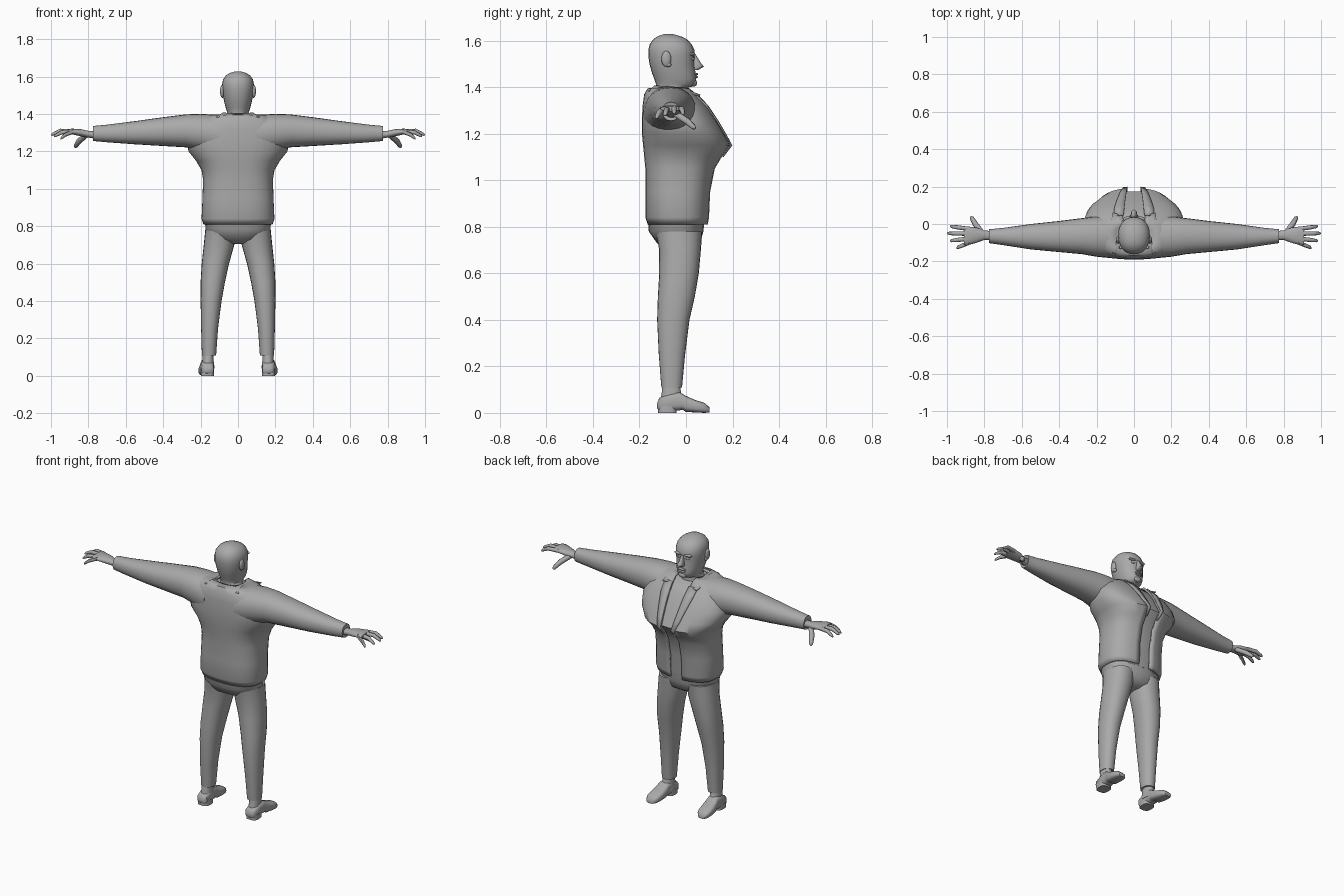
import bpy, bmesh, math
from mathutils import Vector

cube = bpy.data.objects.get("Cube")
if cube:
    bpy.data.objects.remove(cube, do_unlink=True)

X, Y, Z = Vector((1, 0, 0)), Vector((0, 1, 0)), Vector((0, 0, 1))

grey = bpy.data.materials.new("plain grey")
grey.use_nodes = True
grey.diffuse_color = (0.4, 0.4, 0.4, 1)
grey.node_tree.nodes["Principled BSDF"].inputs["Base Color"].default_value = (0.4, 0.4, 0.4, 1)


def spow(value, power):
    return math.copysign(abs(value) ** power, value)


def oval(centre, u, v, ru, rv, power=2.2, gap=0, count=24):
    """Superellipse ring that starts at +v; gap leaves it open there."""
    start = math.asin((gap / ru) ** (power / 2)) if gap else 0
    steps = count if gap == 0 else count - 1
    ring = []
    for i in range(count):
        t = start + (2 * math.pi - 2 * start) * i / steps
        ring.append(centre + u * ru * spow(math.sin(t), 2 / power)
                    + v * rv * spow(math.cos(t), 2 / power))
    return ring


def section(z, width, back, front, cx=0, **options):
    """Horizontal ring given by half width and back and front limits."""
    return oval(Vector((cx, (back + front) / 2, z)), X, Y, width, (front - back) / 2, **options)


def finish(obj, mirror=False, thickness=0, angle=50):
    obj.data.materials.append(grey)
    if thickness:
        mod = obj.modifiers.new("thickness", "SOLIDIFY")
        mod.thickness = thickness
        mod.offset = -1
    if mirror:
        obj.modifiers.new("mirror", "MIRROR")
    bpy.ops.object.select_all(action="DESELECT")
    obj.select_set(True)
    bpy.context.view_layer.objects.active = obj
    bpy.ops.object.shade_smooth_by_angle(angle=math.radians(angle))
    return obj


def loft(name, rings, closed=True, caps=True, **options):
    """Skin a list of rings that have equal point counts."""
    bm = bmesh.new()
    rows = [[bm.verts.new(p) for p in ring] for ring in rings]
    count = len(rows[0])
    for a, b in zip(rows, rows[1:]):
        for i in range(count if closed else count - 1):
            j = (i + 1) % count
            bm.faces.new((a[i], a[j], b[j], b[i]))
    if closed and caps:
        bm.faces.new(rows[0])
        bm.faces.new(rows[-1])
    bmesh.ops.recalc_face_normals(bm, faces=bm.faces)
    mesh = bpy.data.meshes.new(name)
    bm.to_mesh(mesh)
    bm.free()
    obj = bpy.data.objects.new(name, mesh)
    bpy.context.collection.objects.link(obj)
    return finish(obj, **options)


def blob(name, place, size, mirror=False):
    bm = bmesh.new()
    bmesh.ops.create_uvsphere(bm, u_segments=16, v_segments=10, radius=1)
    for v in bm.verts:
        v.co = Vector(a * s + p for a, s, p in zip(v.co, size, place))
    mesh = bpy.data.meshes.new(name)
    bm.to_mesh(mesh)
    bm.free()
    obj = bpy.data.objects.new(name, mesh)
    bpy.context.collection.objects.link(obj)
    return finish(obj, mirror)


# Jacket body: height, half width, back, front, half opening
JACKET = [
    (.81, .185, -.165, .095, .04), (.84, .195, -.175, .10, .04), (.95, .19, -.175, .105, .04),
    (1.05, .187, -.175, .125, .04), (1.1, .195, -.18, .155, .04), (1.15, .225, -.185, .192, .04),
    (1.2, .265, -.19, .165, .045), (1.26, .275, -.19, .13, .05), (1.32, .25, -.187, .09, .055),
    (1.37, .2, -.18, .045, .06), (1.395, .15, -.165, .02, .06), (1.4, .08, -.13, 0, .06)]
POWER = 2.5
loft("jacket", [section(z, w, b, f, power=POWER, gap=g, count=40) for z, w, b, f, g in JACKET],
     closed=False, thickness=.012)

# Shirt seen through the opening
loft("shirt", [section(z, w - .02, b + .02, f - .017, power=POWER)
               for z, w, b, f, g in JACKET[:-2]])

# Lapels lie on the chest along the opening
lapel = []
for (z, w, b, f, g), broad in zip(JACKET[4:10], (.004, .018, .03, .04, .05, .05)):
    row = []
    for x in (g - .004, g + broad):
        depth = (f - b) / 2 * (1 - (x / w) ** POWER) ** (1 / POWER)
        row.append(Vector((x, (f + b) / 2 + depth + .008, z)))
    lapel.append(row)
loft("lapels", lapel, closed=False, mirror=True, thickness=.006)

# Collar folded out around the neck, with pointed front corners
INNER = [(0, -.14, 1.402), (.08, -.135, 1.408), (.088, -.02, 1.4), (.06, .045, 1.36)]
OUTER = [(0, -.172, 1.375), (.115, -.16, 1.385), (.125, -.01, 1.38), (.115, .062, 1.368)]
loft("collar", [[Vector(a), Vector(b)] for a, b in zip(INNER, OUTER)],
     closed=False, mirror=True, thickness=.008, angle=30)

# Sleeves: x, centre y, centre z, half depth, half height
SLEEVE = [
    (.1, -.07, 1.285, .115, .11), (.2, -.067, 1.303, .108, .098), (.28, -.065, 1.31, .096, .088),
    (.4, -.067, 1.306, .083, .077), (.55, -.068, 1.3, .068, .062), (.7, -.067, 1.296, .046, .047),
    (.775, -.065, 1.296, .037, .04), (.772, -.065, 1.296, .03, .033)]
loft("sleeves", [oval(Vector((x, y, z)), Y, Z, ry, rz) for x, y, z, ry, rz in SLEEVE], mirror=True)

# Palms with wrists
PALM = [(.75, -.062, 1.288, .024, .022), (.8, -.06, 1.292, .025, .018),
        (.84, -.06, 1.3, .04, .019), (.89, -.063, 1.307, .05, .015), (.91, -.065, 1.308, .046, .01)]
loft("palms", [oval(Vector((x, y, z)), Y, Z, ry, rz, count=16) for x, y, z, ry, rz in PALM],
     mirror=True)


def finger(name, start, middle, tip, radius, u, v):
    points = [Vector(p) for p in (start, middle, tip)]
    points.insert(2, points[1].lerp(points[2], .8))
    rings = [oval(p, u, v, radius * k, radius * k, count=8)
             for p, k in zip(points, (1, 1, .75, .25))]
    loft(name, rings, mirror=True)


# Four spread fingers: root y, tip x, tip y, tip z
for name, root, tx, ty, tz in [
        ("index_fingers", -.027, .985, -.012, 1.285), ("middle_fingers", -.052, 1.0, -.05, 1.288),
        ("ring_fingers", -.078, .985, -.09, 1.28), ("little_fingers", -.1, .95, -.128, 1.268)]:
    finger(name, (.88, root, 1.306), (.4 * .88 + .6 * tx, .4 * root + .6 * ty, tz + .022),
           (tx, ty, tz), .0115, Y, Z)
finger("thumbs", (.815, -.045, 1.285), (.85, .002, 1.255), (.872, .04, 1.222), .015,
       Vector((.8, -.6, 0)), Vector((.3, .4, .85)))

# Trousers: hips
HIPS = [(.705, .04, -.08, .02), (.73, .13, -.125, .06), (.78, .173, -.16, .075), (.84, .178, -.165, .08)]
loft("trouser_hips", [section(*row, power=2.4) for row in HIPS])

# Trouser legs: height, inner x, outer x, back, front
LEG = [(.112, .128, .185, -.098, -.025), (.11, .117, .193, -.106, -.017),
       (.25, .107, .197, -.117, -.004), (.4, .088, .2, -.124, .015), (.5, .07, .2, -.121, .038),
       (.6, .048, .194, -.115, .055), (.7, .02, .183, -.115, .064), (.78, .012, .175, -.13, .07)]
loft("trouser_legs", [section(z, (b - a) / 2, back, front, cx=(a + b) / 2)
                      for z, a, b, back, front in LEG], mirror=True)

# Shoes: y, centre x, bottom, top, half width
SHOE = [(-.125, .162, .02, .04, .018), (-.115, .162, .008, .065, .032), (-.07, .163, .008, .085, .036),
        (-.03, .165, .01, .09, .036), (-.015, .166, .014, .082, .037), (.0, .167, .004, .073, .039),
        (.04, .17, .002, .055, .042), (.08, .172, 0, .043, .037), (.1, .174, .002, .025, .022)]
loft("shoes", [oval(Vector((x, y, (lo + hi) / 2)), X, Z, w, (hi - lo) / 2, power=3)
               for y, x, lo, hi, w in SHOE], mirror=True)
loft("heels", [section(z, .036, -.12, -.04, cx=.163, power=3) for z in (0, .03)], mirror=True)
loft("ankles", [section(z, w, b, f, cx=.16) for z, w, b, f in
                [(.04, .035, -.115, .0), (.08, .03, -.105, -.02), (.13, .028, -.1, -.028)]], mirror=True)

# Bald head and neck
HEAD = [(1.33, .066, -.135, 0), (1.395, .06, -.128, -.005), (1.402, .055, -.128, .025),
        (1.415, .06, -.13, .04), (1.435, .066, -.136, .044), (1.46, .073, -.146, .041),
        (1.5, .08, -.157, .036), (1.535, .085, -.162, .037), (1.56, .085, -.162, .036),
        (1.585, .08, -.156, .024), (1.607, .064, -.14, .004), (1.62, .042, -.12, -.025),
        (1.628, .015, -.095, -.055)]
loft("head", [section(*row) for row in HEAD])

# Face and ears
NOSE = [(1.54, .008, .015, .042), (1.505, .012, .015, .064), (1.488, .018, .015, .077),
        (1.474, .014, .015, .052)]
loft("nose", [section(*row, count=12) for row in NOSE])
blob("upper_lip", (0, .04, 1.456), (.026, .012, .006))
blob("lower_lip", (0, .04, 1.444), (.023, .012, .006))
blob("chin", (0, .032, 1.418), (.026, .016, .016))
blob("brows", (.031, .026, 1.542), (.028, .014, .008), mirror=True)
blob("eyes", (.03, .028, 1.522), (.012, .008, .007), mirror=True)
blob("ears", (.085, -.085, 1.522), (.011, .021, .034), mirror=True)
blob("ear_lobes", (.083, -.075, 1.498), (.009, .012, .012), mirror=True)
